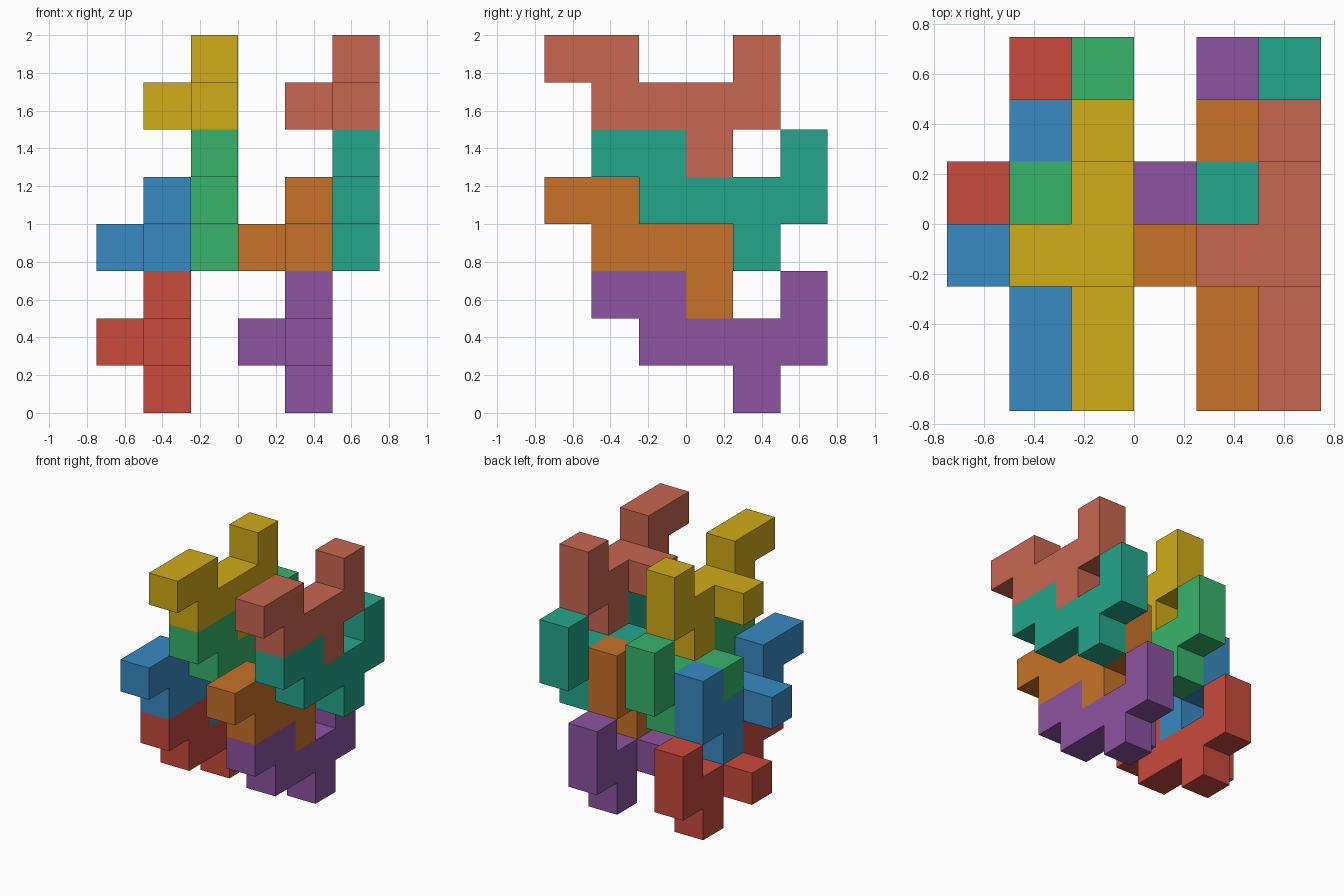
import bpy, bmesh
from mathutils import Vector

if "Cube" in bpy.data.objects:
    bpy.data.objects.remove(bpy.data.objects["Cube"])

U = 0.25  # edge of one cube cell

# One piece: a flat slab of cells (y, z) plus a single knob cell on its left side
SLAB = [(0, 2), (1, 2), (4, 2), (1, 1), (2, 1), (3, 1), (4, 1), (3, 0)]
CELLS = {(0, y, z) for y, z in SLAB} | {(-1, 2, 1)}


def linear(rgb):
    return [((c / 255 + 0.055) / 1.055) ** 2.4 for c in rgb] + [1.0]


def make_piece(name, rgb, offset):
    bm = bmesh.new()
    for cell in sorted(CELLS):
        for axis in range(3):
            for sign in (-1, 1):
                step = [0, 0, 0]
                step[axis] = sign
                if tuple(c + s for c, s in zip(cell, step)) in CELLS:
                    continue  # inner wall between two cells
                n, u, v = Vector(step), Vector((0, 0, 0)), Vector((0, 0, 0))
                u[(axis + 1) % 3] = 0.5
                v[(axis + 2) % 3] = 0.5 * sign
                mid = Vector(cell) + Vector((0.5, 0.5, 0.5)) + n * 0.5
                corners = (mid - u - v, mid + u - v, mid + u + v, mid - u + v)
                bm.faces.new([bm.verts.new((p + Vector(offset)) * U) for p in corners])
    bmesh.ops.remove_doubles(bm, verts=bm.verts, dist=0.001)
    bmesh.ops.dissolve_limit(bm, angle_limit=0.01, verts=bm.verts, edges=bm.edges)
    bmesh.ops.recalc_face_normals(bm, faces=bm.faces)
    mesh = bpy.data.meshes.new(name)
    bm.to_mesh(mesh)
    bm.free()
    mat = bpy.data.materials.new(name + "_colour")
    mat.diffuse_color = linear(rgb)
    mat.use_nodes = True
    mat.node_tree.nodes["Principled BSDF"].inputs["Base Color"].default_value = mat.diffuse_color
    mesh.materials.append(mat)
    bpy.context.collection.objects.link(bpy.data.objects.new(name, mesh))


# Four stacked levels (x, y, z cell offset), each with a left and a right piece
LEVELS = [
    ("bottom", (1, -2, 0), (201, 74, 60), (140, 84, 160)),
    ("lower", (1, -3, 2), (56, 138, 194), (200, 114, 40)),
    ("upper", (2, -2, 3), (54, 180, 106), (36, 166, 140)),
    ("top", (2, -3, 5), (207, 172, 24), (200, 102, 80)),
]
for level, (x, y, z), left, right in LEVELS:
    make_piece(level + "_left_piece", left, (x - 3, y, z))
    make_piece(level + "_right_piece", right, (x, y, z))
